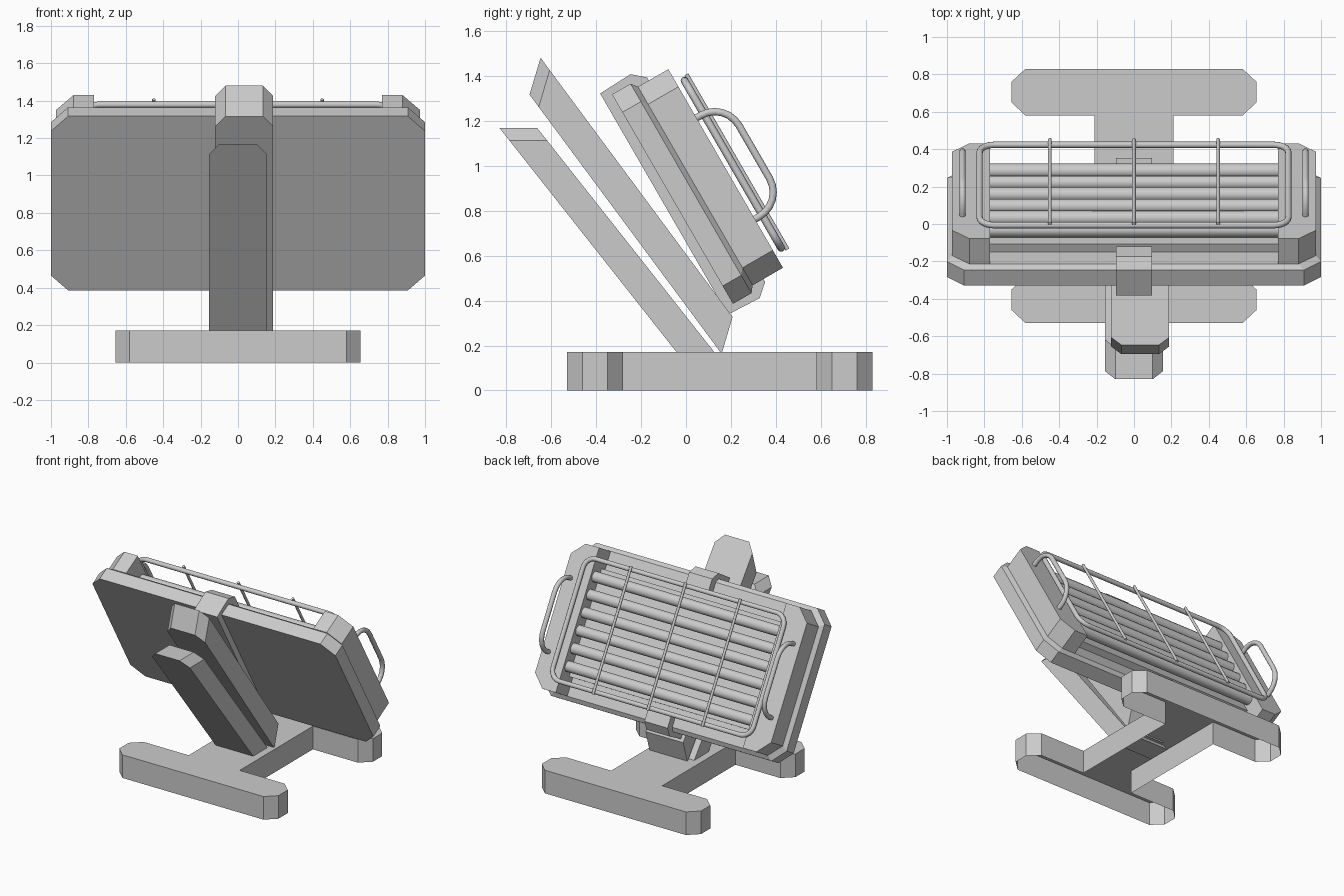
import bpy, bmesh
from math import radians, pi, sin, cos
from mathutils import Vector

if "Cube" in bpy.data.objects:
    bpy.data.objects.remove(bpy.data.objects["Cube"], do_unlink=True)

grey = bpy.data.materials.new("plain_grey")
grey.use_nodes = True
grey.diffuse_color = (0.6, 0.6, 0.6, 1)
grey.node_tree.nodes["Principled BSDF"].inputs["Base Color"].default_value = (0.6, 0.6, 0.6, 1)

TILT = radians(30)
PANEL_CENTRE = (0, -0.06, 0.851)


def place(obj, tilted):
    """Tilted parts use local y as depth and local z as height on the panel."""
    obj.data.materials.append(grey)
    if tilted:
        obj.location = PANEL_CENTRE
        obj.rotation_euler.x = TILT
    return obj


def loft(name, sections, tilted=False, open_start=False):
    """Skin a list of equal-length outlines and cap the ends."""
    bm = bmesh.new()
    rings = [[bm.verts.new(p) for p in s] for s in sections]
    for a, b in zip(rings, rings[1:]):
        for i in range(len(a)):
            j = (i + 1) % len(a)
            bm.faces.new((a[i], a[j], b[j], b[i]))
    first = bm.faces.new(rings[0])
    bm.faces.new(rings[-1])
    bmesh.ops.recalc_face_normals(bm, faces=bm.faces[:])
    if open_start:
        bmesh.ops.delete(bm, geom=[first], context='FACES_ONLY')
    mesh = bpy.data.meshes.new(name)
    bm.to_mesh(mesh)
    bm.free()
    obj = bpy.data.objects.new(name, mesh)
    bpy.context.collection.objects.link(obj)
    return place(obj, tilted)


def prism(name, outline, vector, tilted=False, open_start=False):
    outline = [Vector(p) for p in outline]
    return loft(name, [outline, [p + Vector(vector) for p in outline]], tilted, open_start)


def octagon(w, h, c, depth):
    """Rectangle with cut corners in the panel plane."""
    pts = [(w - c, -h), (w, c - h), (w, h - c), (w - c, h)]
    pts += [(-x, z) for x, z in reversed(pts)]
    return [(x, depth, z) for x, z in pts]


def rounded(corners, r, closed, steps=6):
    """Replace path corners with arcs."""
    out, n = [], len(corners)
    for i, p in enumerate(corners):
        p = Vector(p)
        if not closed and i in (0, n - 1):
            out.append(p)
            continue
        a = (Vector(corners[i - 1]) - p).normalized() * r
        b = (Vector(corners[(i + 1) % n]) - p).normalized() * r
        for k in range(steps + 1):
            t = k / steps * pi / 2
            out.append(p + a * (1 - sin(t)) + b * (1 - cos(t)))
    return out


def rod(name, path, radius, closed=False):
    curve = bpy.data.curves.new(name, 'CURVE')
    curve.dimensions = '3D'
    curve.bevel_depth = radius
    curve.bevel_resolution = 3
    curve.use_fill_caps = True
    spline = curve.splines.new('POLY')
    spline.points.add(len(path) - 1)
    for point, co in zip(spline.points, path):
        point.co = (*co, 1)
    spline.use_cyclic_u = closed
    obj = place(bpy.data.objects.new(name, curve), True)
    bpy.context.collection.objects.link(obj)
    bpy.ops.object.select_all(action='DESELECT')
    obj.select_set(True)
    bpy.context.view_layer.objects.active = obj
    bpy.ops.object.convert(target='MESH')
    bpy.ops.object.shade_smooth_by_angle(angle=radians(40))


# H-shaped stand, open underneath
half = [(0.58, -0.53), (0.655, -0.46), (0.655, -0.35), (0.58, -0.28), (0.21, -0.28),
        (0.21, 0.58), (0.58, 0.58), (0.655, 0.65), (0.655, 0.76), (0.58, 0.83)]
outline = half + [(-x, y) for x, y in reversed(half)]
prism("stand_base", [(x, y, 0) for x, y in outline], (0, 0, 0.172), open_start=True)


# Two leaning arms with cut top corners
def arm(name, cx, top, slope, z_end, vector):
    y0, z0 = top
    shape = [(-0.155, z_end), (-0.155, z0 - 0.055), (-0.1, z0),
             (0.1, z0), (0.155, z0 - 0.055), (0.155, z_end)]
    prism(name, [(cx + x, y0 + (z0 - z) * slope, z) for x, z in shape], vector)


arm("front_arm", 0, (-0.83, 1.168), 0.79, 0.12, (0, 0.168, 0))
arm("rear_arm", 0.033, (-0.647, 1.48), 0.741, 0.327, (0, -0.049, -0.164))

# Panel back plate with a sloped rim
loft("back_plate", [octagon(1, 0.538, 0.092, 0), octagon(1, 0.538, 0.092, 0.095),
                    octagon(0.972, 0.51, 0.09, 0.117)], tilted=True)

# Raised end caps and the reflector between them
for side, label in ((1, "left"), (-1, "right")):
    cap = [(0.77, -0.51), (0.88, -0.51), (0.972, -0.42),
           (0.972, 0.42), (0.88, 0.51), (0.77, 0.51)]
    prism(label + "_end_cap", [(side * x, 0.1, z) for x, z in cap], (0, 0.173, 0), True)
prism("reflector", [(x, 0.1, z) for x, z in
                    ((-0.77, -0.38), (0.77, -0.38), (0.77, 0.38), (-0.77, 0.38))],
      (0, 0.065, 0), True)

# Clamp wrapping the plate at top and bottom
hook = [(-0.044, 0.568), (0.116, 0.575), (0.173, 0.525), (0.173, 0.42), (0.05, 0.42)]
hook += [(y, -z) for y, z in reversed(hook)]
prism("clamp", [(-0.095, y, z) for y, z in hook], (0.19, 0, 0), True)

# Heating tubes
for i in range(6):
    z = (i - 2.5) * 0.126
    rod(f"tube_{i + 1}", [(-0.78, 0.215, z), (0.78, 0.215, z)], 0.04)

# Wire guard
frame = [(-0.825, 0.31, -0.43), (0.825, 0.31, -0.43), (0.825, 0.31, 0.43), (-0.825, 0.31, 0.43)]
rod("guard_frame", rounded(frame, 0.08, True), 0.017, True)
for i, x in enumerate((-0.45, 0, 0.45)):
    rod(f"guard_wire_{i + 1}", [(x, 0.331, -0.45), (x, 0.331, 0.45)], 0.01)

# Side handles
for side, label in ((1, "left"), (-1, "right")):
    x = side * 0.917
    path = [(x, 0.26, 0.26), (x, 0.42, 0.26), (x, 0.42, -0.26), (x, 0.26, -0.26)]
    rod(label + "_handle", rounded(path, 0.125, False), 0.017)
